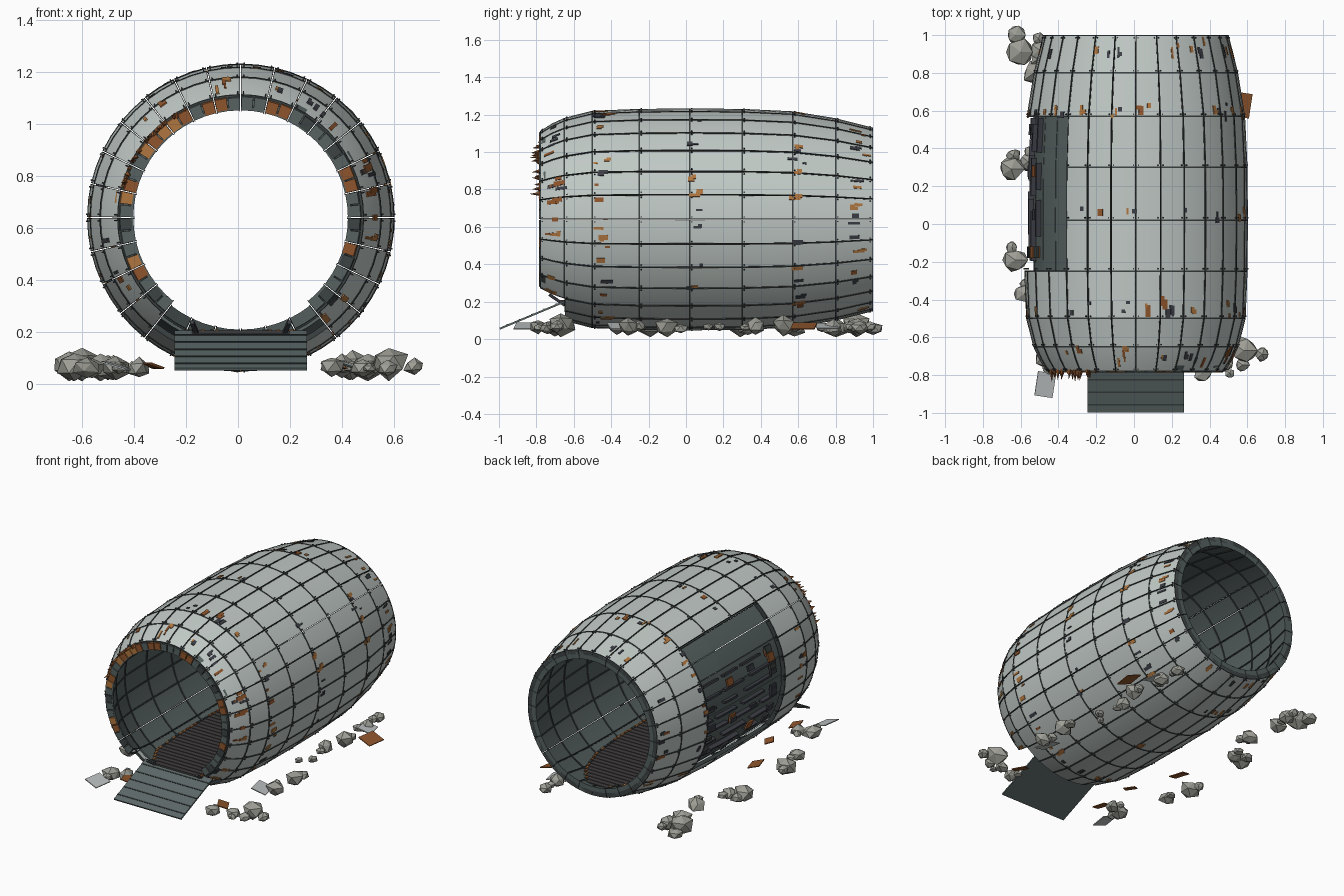
import bpy, bmesh, math, random
from mathutils import Vector, Matrix

random.seed(7)
if "Cube" in bpy.data.objects:
    bpy.data.objects.remove(bpy.data.objects["Cube"])

COLOURS = {
    "pale_panel": (0.53, 0.585, 0.56), "dark_liner": (0.095, 0.122, 0.12),
    "seam_metal": (0.045, 0.055, 0.054), "rust": (0.27, 0.09, 0.025),
    "orange_rust": (0.43, 0.18, 0.05), "charcoal": (0.045, 0.048, 0.06),
    "rock": (0.34, 0.34, 0.305), "ramp_metal": (0.11, 0.14, 0.14),
    "floor_metal": (0.05, 0.045, 0.047), "scrap_sheet": (0.5, 0.53, 0.53),
}
NAMES = list(COLOURS)
MATS = []
for name, rgb in COLOURS.items():
    m = bpy.data.materials.new(name)
    m.use_nodes = True
    m.diffuse_color = (*rgb, 1)
    m.node_tree.nodes["Principled BSDF"].inputs["Base Color"].default_value = (*rgb, 1)
    MATS.append(m)
PANEL, LINER, SEAM, RUST, ORANGE, CHAR, ROCK, RAMP, FLOOR, SCRAP = range(len(NAMES))

CX, CZ, N = 0.01, 0.64, 28
STEP = 2 * math.pi / N
PROFILE = [(-0.78, 0.47), (-0.72, 0.508), (-0.65, 0.54), (-0.5, 0.578), (-0.25, 0.588),
           (0.02, 0.59), (0.3, 0.588), (0.57, 0.575), (0.8, 0.538), (1.0, 0.488)]
HOOPS = [y for y, r in PROFILE if y != -0.72]


def radius(y):
    for (y0, r0), (y1, r1) in zip(PROFILE, PROFILE[1:]):
        if y <= y1:
            return r0 + (r1 - r0) * (y - y0) / (y1 - y0)
    return PROFILE[-1][1]


def on_hull(a, y, off=0.0):
    r = radius(y) + off
    return Vector((CX - r * math.sin(a), y, CZ + r * math.cos(a)))


def finish(bm, name, smooth=False):
    bmesh.ops.recalc_face_normals(bm, faces=bm.faces)
    me = bpy.data.meshes.new(name)
    bm.to_mesh(me)
    bm.free()
    for m in MATS:
        me.materials.append(m)
    if smooth:
        me.shade_smooth()
        me.set_sharp_from_angle(angle=math.radians(30))
    ob = bpy.data.objects.new(name, me)
    bpy.context.collection.objects.link(ob)


def shell(bm, a0, a1, y0, y1, off, th, mat, edge=None, na=1, ny=1):
    """Curved slab following the hull between two angles and two stations."""
    edge = mat if edge is None else edge
    grid = [[[bm.verts.new(on_hull(a0 + (a1 - a0) * i / na, y0 + (y1 - y0) * j / ny, o))
              for j in range(ny + 1)] for i in range(na + 1)] for o in (off, off - th)]

    def face(vs, m):
        bm.faces.new(vs).material_index = m
    top, low = grid
    for i in range(na):
        for j in range(ny):
            for g in grid:
                face((g[i][j], g[i + 1][j], g[i + 1][j + 1], g[i][j + 1]), mat)
        for j in (0, ny):
            face((top[i][j], top[i + 1][j], low[i + 1][j], low[i][j]), edge)
    for j in range(ny):
        for i in (0, na):
            face((top[i][j], top[i][j + 1], low[i][j + 1], low[i][j]), edge)


def box(bm, centre, size, mat, rot=None):
    mtx = Matrix.Translation(centre) @ (rot or Matrix()) @ Matrix.Diagonal((*size, 1))
    for v in bmesh.ops.create_cube(bm, size=1, matrix=mtx)["verts"]:
        for f in v.link_faces:
            f.material_index = mat


def stripped(i, y):
    return 3 <= i <= 9 and -0.25 < y < 0.57


def doorway(i, y):
    return 11 <= i <= 16 and y < -0.65


# Outer panels, inner liner and seam strips, bay by bay
panels, liner, seams, bolts, ribs = (bmesh.new() for _ in range(5))
GAP = 0.0035
for i in range(N):
    a0, a1 = i * STEP + GAP, (i + 1) * STEP - GAP
    for y0, y1 in zip(HOOPS, HOOPS[1:]):
        mid = (y0 + y1) / 2
        if doorway(i, mid):
            continue
        shell(liner, a0, a1, y0, y1, -0.045, 0.012, LINER, na=2, ny=2)
        # Inner ribs beside each joint
        for s0, s1 in ((a0, a0 + 0.007), (a1 - 0.007, a1)):
            shell(ribs, s0, s1, y0, y1, -0.056, 0.005, SEAM, ny=2)
        if stripped(i, mid):
            continue
        shell(panels, a0, a1, y0 + 0.002, y1 - 0.002, 0, 0.02, PANEL, SEAM, na=2, ny=2)
        for s0, s1 in ((a0 - 0.0005, a0 + 0.004), (a1 - 0.004, a1 + 0.0005)):
            shell(seams, s0, s1, y0, y1, 0.003, 0.012, SEAM, ny=2)
    # Hoop bands with bolts, inside and out
    for y in HOOPS:
        if doorway(i, y - 0.01):
            continue
        if -0.7 < y < 0.99:
            shell(ribs, a0, a1, y - 0.006, y + 0.006, -0.056, 0.006, SEAM, na=2)
        if stripped(i, y):
            continue
        h0, h1 = max(y - 0.004, -0.78), min(y + 0.004, 1.0)
        shell(seams, a0, a1, h0, h1, 0.003, 0.008 if y < -0.7 else 0.03, SEAM, na=2)
        for k in (0.1, 0.9):
            a = (i + k) * STEP
            yb = min(max(y + 0.012, -0.77), 0.985)
            shell(bolts, a - 0.005, a + 0.005, yb - 0.004, yb + 0.004, 0.007, 0.01, CHAR)
    # Rear rim
    shell(seams, a0, a1, 0.985, 1.0, -0.002, 0.05, LINER, na=2)
finish(panels, "hull_panels", True)
finish(liner, "inner_liner", True)
finish(ribs, "inner_ribs")
finish(seams, "hull_seams")
finish(bolts, "hull_bolts")

# Front rim blocks, rustier at the top and one upper side, with torn spikes there
rim, spikes = bmesh.new(), bmesh.new()
RUSTY = {1, 2, 4, 5, 6, 7, 8, 11, 12, 17, 18, 39, 44, 45, 52, 53}
for k in range(2 * N):
    if 22 <= k < 34:
        continue
    a = k * STEP / 2
    colour = random.choice((RUST, RUST, ORANGE)) if k in RUSTY else (LINER, LINER, SEAM)[k % 3]
    shell(rim, a + 0.006, a + STEP / 2 - 0.006, -0.785, -0.75, random.uniform(-0.008, 0.0),
          0.045, colour)
    if 4 <= k <= 11:
        for _ in range(3):
            base = on_hull(a + random.uniform(0, STEP / 2), -0.77, -0.01)
            tip = base + Vector((random.uniform(-0.01, 0.01), -random.uniform(0.02, 0.07),
                                 random.uniform(-0.02, 0.01)))
            q = (tip - base).to_track_quat("Z", "Y").to_matrix().to_4x4()
            cone = bmesh.ops.create_cone(spikes, segments=4, radius1=0.013, radius2=0,
                                         cap_ends=True, depth=(tip - base).length,
                                         matrix=Matrix.Translation((base + tip) / 2) @ q)
            for f in {f for v in cone["verts"] for f in v.link_faces}:
                f.material_index = RUST
finish(rim, "front_rim")
finish(spikes, "torn_edge_spikes")

# Rust and soot patches gathered near some hoops
marks = bmesh.new()
for y, count in ((-0.7, 34), (-0.45, 36), (0.05, 24), (0.6, 36), (0.93, 32)):
    for _ in range(count):
        a = random.uniform(0, 2 * math.pi)
        yc = y + random.uniform(-0.035, 0.035)
        if stripped(int(a / STEP), yc) or doorway(int(a / STEP), yc - 0.05):
            continue
        colour = random.choice((ORANGE, RUST, ORANGE, CHAR, CHAR))
        for _ in range(random.choice((1, 1, 2))):
            w, h = random.uniform(0.008, 0.024), random.uniform(0.008, 0.032)
            shell(marks, a - w, a + w, yc - h, min(yc + h, 0.99), 0.004, 0.006, colour)
            a, yc = a + w, yc + h * 0.7
finish(marks, "rust_patches")

# Exposed struts and broken plates over the stripped side
struts = bmesh.new()
for a in (5.3, 6.0, 6.6, 7.2, 7.8, 8.5, 9.2):
    y = random.uniform(-0.2, 0.05)
    while y < 0.5:
        end = min(y + random.uniform(0.12, 0.3), 0.56)
        shell(struts, a * STEP - 0.012, a * STEP + 0.012, y, end, -0.018, 0.03, CHAR, ny=2)
        y = end + random.uniform(0.03, 0.1)
for k in range(22):
    a, y = random.uniform(5.2, 9.5) * STEP, random.choice((-0.15, 0.05, 0.28, 0.5))
    w = random.uniform(0.02, 0.05)
    shell(struts, a - w, a + w, y - 0.03, y + 0.03, random.uniform(-0.025, -0.008), 0.012,
          (CHAR, CHAR, SEAM, RUST)[k % 4])
finish(struts, "exposed_struts")

# Slatted floor with rusty edge strips
floor = bmesh.new()
y = -0.66
while y < 0.97:
    half = math.sqrt(max((radius(y) - 0.057) ** 2 - 0.44 ** 2, 0.01))
    box(floor, (CX, y, 0.2), (2 * half, 0.034, 0.012), FLOOR)
    box(floor, (CX, y + 0.02, 0.194), (2 * half, 0.012, 0.006), CHAR)
    for s in (-1, 1):
        box(floor, (CX + s * (half - 0.008), y, 0.207), (0.014, 0.03, 0.006),
            random.choice((RUST, ORANGE, SEAM)))
    y += 0.04
finish(floor, "floor_grating")

# Ramp with thin cross bars and two hinge struts
ramp = bmesh.new()
low, high = Vector((CX, -0.995, 0.056)), Vector((CX, -0.65, 0.2))
tilt = Matrix.Rotation(math.atan2(high.z - low.z, high.y - low.y), 4, "X")
box(ramp, (low + high) / 2, (0.51, (high - low).length, 0.01), RAMP, tilt)
for k in range(5):
    p = low.lerp(high, 0.12 + 0.19 * k) + Vector((0, -0.002, 0.005))
    box(ramp, p, (0.51, 0.008, 0.005), SEAM, tilt)
for s in (-1, 1):
    box(ramp, (CX + s * 0.175, -0.69, 0.21), (0.016, 0.1, 0.016), CHAR,
        Matrix.Rotation(-0.6, 4, "X") @ Matrix.Rotation(s * 0.25, 4, "Z"))
finish(ramp, "entry_ramp")

# Rubble: x, y, size, with small companions beside each large rock
ROCKS = [(-0.6, 0.91, 0.1), (-0.53, 0.8, 0.08), (-0.5, 0.92, 0.07), (-0.65, 0.29, 0.08),
         (-0.56, 0.33, 0.06), (-0.63, -0.19, 0.075), (-0.58, -0.37, 0.06), (-0.48, 0.58, 0.07),
         (-0.47, -0.7, 0.07), (-0.38, -0.67, 0.055), (0.43, 0.79, 0.07), (0.44, 0.52, 0.07),
         (0.4, 0.37, 0.06), (0.44, 0.18, 0.035), (0.38, 0.12, 0.03), (0.5, -0.1, 0.08),
         (0.5, -0.31, 0.065), (0.36, -0.79, 0.055), (0.58, -0.67, 0.085), (0.68, -0.69, 0.045),
         (0.48, -0.74, 0.055), (0.42, 0.93, 0.055)]


def rock(bm, x, y, r):
    verts = bmesh.ops.create_icosphere(bm, subdivisions=1, radius=1)["verts"]
    stretch = [random.uniform(0.85, 1.1) for _ in range(2)] + [random.uniform(0.65, 0.85)]
    for v in verts:
        v.co *= random.uniform(0.7, 1.05) * r
        v.co = Vector((v.co.x * stretch[0] + x, v.co.y * stretch[1] + y, v.co.z * stretch[2]))
    lift = max(0.01, 0.07 - r * 0.8) - min(v.co.z for v in verts)
    for v in verts:
        v.co.z += lift
        for f in v.link_faces:
            f.material_index = ROCK


rubble = bmesh.new()
for x, y, r in ROCKS:
    rock(rubble, x, y, r)
    if r > 0.05:
        rock(rubble, x + random.uniform(-0.04, 0.04), y + random.choice((-1, 1)) * r * 0.9, r * 0.6)
finish(rubble, "rubble")

# Loose scrap sheets among the rubble
scrap = bmesh.new()
for x, y, w, turn, mat in ((0.57, 0.63, 0.1, -0.15, RUST), (0.37, -0.69, 0.07, 0.5, RUST),
                           (-0.46, -0.1, 0.08, 0.3, RUST), (-0.33, -0.43, 0.06, 0.6, RUST),
                           (-0.33, -0.72, 0.07, 0.3, RUST), (-0.47, -0.85, 0.1, -0.15, SCRAP),
                           (0.43, -0.35, 0.1, 0.2, SCRAP), (0.46, 0.75, 0.09, 0.2, SCRAP)):
    spin = Matrix.Rotation(turn, 4, "Z") @ Matrix.Rotation(0.3, 4, "Y")
    box(scrap, (x, y, 0.07), (w, w * 1.3, 0.006), mat, spin)
finish(scrap, "scrap_sheets")
